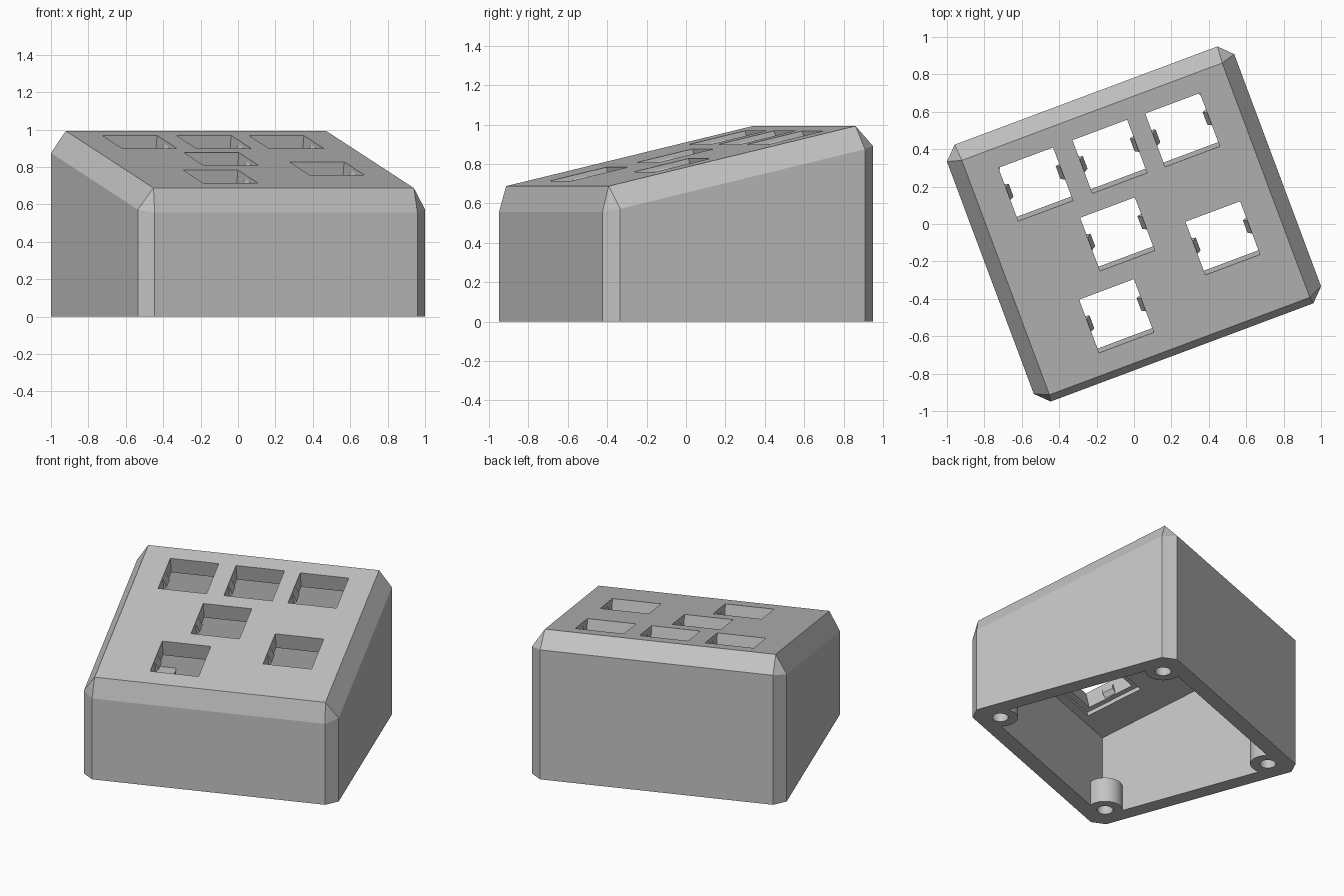
import bpy, bmesh, math
from mathutils import Matrix, Vector

if "Cube" in bpy.data.objects:
    bpy.data.objects.remove(bpy.data.objects["Cube"])

HU, HV, CH = 0.82, 0.733, 0.07        # half footprint and corner chamfer
SLOPE = 0.228
TILT = math.atan(SLOPE)
TURN = Matrix.Rotation(math.radians(20.5), 4, "Z")

mat = bpy.data.materials.new("plain grey")
mat.use_nodes = True
grey = (0.55, 0.55, 0.55, 1)
mat.diffuse_color = grey
mat.node_tree.nodes["Principled BSDF"].inputs["Base Color"].default_value = grey


def top(v):
    """Height of the sloping top plane."""
    return 0.688 + SLOPE * (v + 0.695)


def finish(bm, name):
    bmesh.ops.recalc_face_normals(bm, faces=bm.faces)
    mesh = bpy.data.meshes.new(name)
    bm.to_mesh(mesh)
    bm.free()
    mesh.materials.append(mat)
    ob = bpy.data.objects.new(name, mesh)
    bpy.context.collection.objects.link(ob)
    return ob


def add_hull(bm, points):
    verts = [bm.verts.new(p) for p in points]
    bmesh.ops.convex_hull(bm, input=verts)
    bmesh.ops.dissolve_limit(bm, angle_limit=0.01, verts=bm.verts, edges=bm.edges)


def add_box(bm, size, matrix):
    bmesh.ops.create_cube(bm, size=1, matrix=matrix @ Matrix.Diagonal((*size, 1)))


def add_cylinder(bm, r, x, y, z0, z1):
    bmesh.ops.create_cone(bm, cap_ends=True, segments=48, radius1=r, radius2=r,
                          depth=z1 - z0, matrix=Matrix.Translation((x, y, (z0 + z1) / 2)))


def combine(body, tool, operation):
    mod = body.modifiers.new(tool.name, "BOOLEAN")
    mod.object, mod.operation, mod.solver = tool, operation, "EXACT"
    bpy.context.view_layer.objects.active = body
    bpy.ops.object.modifier_apply(modifier=mod.name)
    bpy.data.objects.remove(tool)


# Outer shell: chamfered footprint, sloping top with bevelled rim
outline = [(sx * (HU - a), sy * (HV - b)) for sx in (-1, 1) for sy in (-1, 1)
           for a, b in ((CH, 0), (0, CH))]
points = [(u, v, 0) for u, v in outline]
points += [(u, v, top(v) - 0.123) for u, v in outline]
points += [(u, v, top(v)) for u in (-0.743, 0.743) for v in (-0.697, 0.641)]
bm = bmesh.new()
add_hull(bm, points)
body = finish(bm, "enclosure_body")

# Open cavity below the top plate
WU, WV, PLATE = 0.72, 0.633, 0.14
bm = bmesh.new()
add_hull(bm, [(u, v, z) for u in (-WU, WU) for v in (-WV, WV)
              for z in (-0.1, top(v) - PLATE)])
combine(body, finish(bm, "cavity_cutter"), "DIFFERENCE")

# Square switch openings with a wider, shallow recess underneath
centres = [(-0.418, 0.383), (0.005, 0.383), (0.419, 0.38),
           (-0.102, -0.02), (0.418, -0.237), (-0.26, -0.428)]
frames = [Matrix.Translation((u, v, top(v))) @ Matrix.Rotation(TILT, 4, "X")
          for u, v in centres]
for size, height, depth, name in ((0.312, 0.4, 0, "opening_cutter"),
                                  (0.385, 0.1, -0.16, "recess_cutter")):
    bm = bmesh.new()
    for frame in frames:
        add_box(bm, (size, size, height), frame @ Matrix.Translation((0, 0, depth)))
    combine(body, finish(bm, name), "DIFFERENCE")

# Screw posts in the four corners, then their holes
corners = [(sx * 0.663, sy * 0.583) for sx in (-1, 1) for sy in (-1, 1)]
for r, z0, z1, name, op in ((0.11, 0, 0.17, "screw_posts", "UNION"),
                            (0.05, -0.1, 0.15, "screw_hole_cutter", "DIFFERENCE")):
    bm = bmesh.new()
    for u, v in corners:
        add_cylinder(bm, r, u, v, z0, z1)
    combine(body, finish(bm, name), op)

# Small wedge clips on both sides of each opening
tabs = bmesh.new()
for frame in frames:
    for side in (-1, 1):
        wedge = [(0.158, -0.015), (0.134, -0.075), (0.158, -0.105)]
        add_hull(tabs, [frame @ Vector((side * x, y, z))
                        for x, z in wedge for y in (-0.037, 0.037)])
clips = finish(tabs, "switch_clips")

for ob in (body, clips):
    ob.data.transform(TURN)

# Smooth the round posts, keep all flat edges sharp
bpy.ops.object.select_all(action="DESELECT")
body.select_set(True)
bpy.context.view_layer.objects.active = body
bpy.ops.object.shade_smooth_by_angle(angle=math.radians(10))
